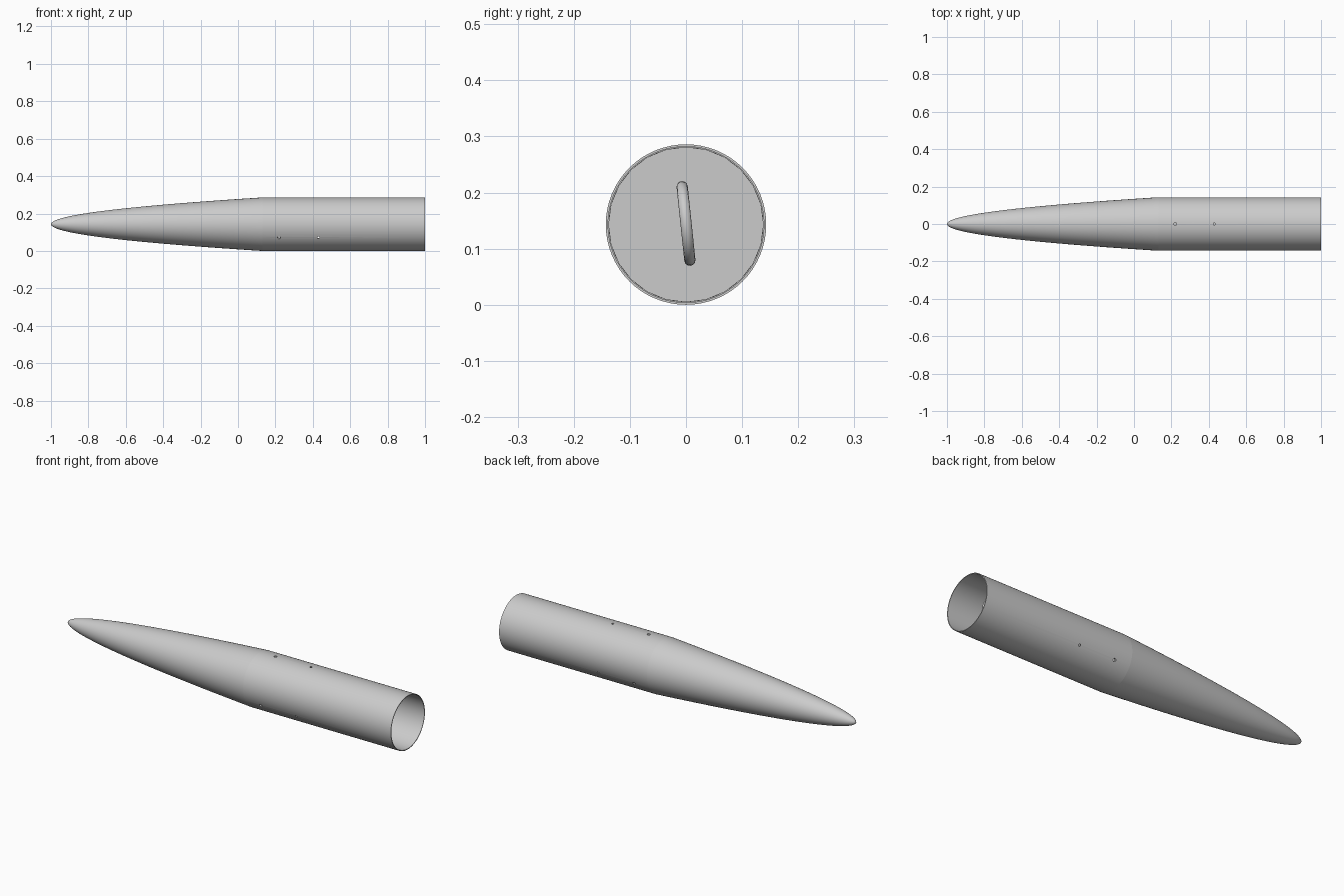
import bpy, bmesh, math
from mathutils import Matrix, Vector

if "Cube" in bpy.data.objects:
    bpy.data.objects.remove(bpy.data.objects["Cube"])

R = 0.143            # outer radius
CZ = R               # axis height
JOINT = 0.13         # where nose meets tube
SIDES = 64


def lathe(name, profile, sides=SIDES, closed=False, angle=30):
    """Spin (x, radius) points around the long axis."""
    bm = bmesh.new()
    pts = [bm.verts.new((x, 0, r)) for x, r in profile]
    pairs = list(zip(pts, pts[1:]))
    if closed:
        pairs.append((pts[-1], pts[0]))
    edges = [bm.edges.new(p) for p in pairs]
    bmesh.ops.spin(bm, geom=pts + edges, cent=(0, 0, 0), axis=(1, 0, 0),
                   angle=2 * math.pi, steps=sides, use_merge=True)
    bmesh.ops.remove_doubles(bm, verts=bm.verts, dist=1e-5)
    bmesh.ops.recalc_face_normals(bm, faces=bm.faces)
    bmesh.ops.translate(bm, verts=bm.verts, vec=(0, 0, CZ))
    me = bpy.data.meshes.new(name)
    bm.to_mesh(me)
    bm.free()
    ob = bpy.data.objects.new(name, me)
    bpy.context.collection.objects.link(ob)
    return ob


def activate(ob):
    bpy.ops.object.select_all(action='DESELECT')
    ob.select_set(True)
    bpy.context.view_layer.objects.active = ob


def drill(ob, x, radius):
    """Cut three radial holes, 120 degrees apart."""
    for deg in (90, 210, 330):
        d = Vector((0, math.cos(math.radians(deg)), math.sin(math.radians(deg))))
        bpy.ops.mesh.primitive_cylinder_add(
            vertices=16, radius=radius, depth=0.06,
            location=Vector((x, 0, CZ)) + d * R,
            rotation=d.to_track_quat('Z', 'Y').to_euler())
        cutter = bpy.context.object
        cutter.hide_render = True
        activate(ob)
        mod = ob.modifiers.new("hole", 'BOOLEAN')
        mod.operation = 'DIFFERENCE'
        mod.solver = 'EXACT'
        mod.object = cutter
        bpy.ops.object.modifier_apply(modifier=mod.name)
        bpy.data.objects.remove(cutter, do_unlink=True)


def smooth(ob, deg=30):
    activate(ob)
    bpy.ops.object.shade_smooth_by_angle(angle=math.radians(deg))


# Parabolic nose with a hollow shoulder that slides into the tube
steps = 28
length = JOINT + 1
profile = [(-1 + length * (i / steps) ** 2, R * i / steps) for i in range(steps + 1)]
profile += [(JOINT, 0.138), (0.37, 0.138), (0.37, 0.128), (JOINT + 0.02, 0.128), (JOINT + 0.02, 0)]
nose = lathe("nose_cone", profile)
drill(nose, 0.22, 0.008)

# Thin-walled body tube, open at the rear
tube = lathe("body_tube", [(JOINT, R), (1, R), (1, 0.139), (JOINT, 0.139)], closed=True)
drill(tube, 0.22, 0.008)
drill(tube, 0.43, 0.006)

# Bulkhead inside the tube
bulkhead = lathe("bulkhead", [(0.74, 0), (0.74, 0.1385), (0.765, 0.1385), (0.765, 0)], sides=24)

# Slightly twisted anchor ring on the bulkhead
bpy.ops.mesh.primitive_torus_add(
    major_radius=0.066, minor_radius=0.01, major_segments=32, minor_segments=12,
    location=(0.83, 0, CZ + 0.002), rotation=(math.radians(96), 0, 0))
ring = bpy.context.object
ring.name = "anchor_ring"

for part in (nose, tube, bulkhead, ring):
    smooth(part)
